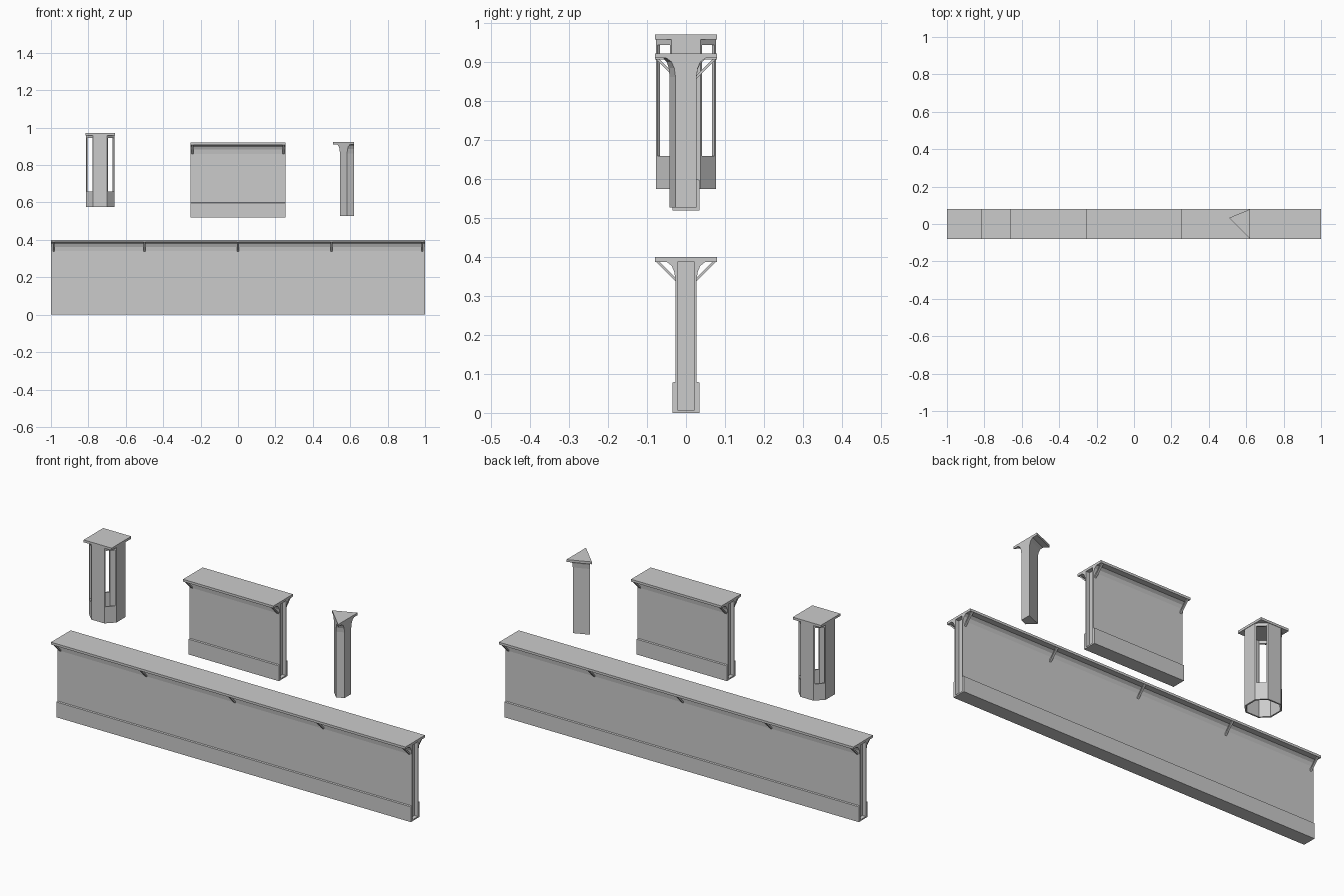
import bpy, bmesh, math
from mathutils import Matrix, Vector

if "Cube" in bpy.data.objects:
    bpy.data.objects.remove(bpy.data.objects["Cube"])

# half cross-section (y, z) from the top of the plinth up to the cap
UPPER = [(0.027, 0.34), (0.03, 0.362), (0.037, 0.378), (0.05, 0.388),
         (0.079, 0.388), (0.079, 0.4)]
PLINTH = [(0.035, 0), (0.035, 0.078), (0.027, 0.08)]


def mirrored(half):
    return half + [(-y, z) for y, z in reversed(half)]


def make(name, bm):
    bmesh.ops.remove_doubles(bm, verts=bm.verts, dist=1e-5)
    bmesh.ops.recalc_face_normals(bm, faces=bm.faces)
    me = bpy.data.meshes.new(name)
    bm.to_mesh(me)
    bm.free()
    ob = bpy.data.objects.new(name, me)
    bpy.context.collection.objects.link(ob)
    return ob


def loft(name, rings, capped=True):
    bm = bmesh.new()
    vs = [[bm.verts.new(p) for p in r] for r in rings]
    n = len(rings[0])
    for a, b in zip(vs, vs[1:]):
        for i in range(n):
            bm.faces.new((a[i], a[(i + 1) % n], b[(i + 1) % n], b[i]))
    if capped:
        bm.faces.new(vs[0])
        bm.faces.new(vs[-1])
    return make(name, bm)


def box(name, centre, size, turn=0):
    bm = bmesh.new()
    m = Matrix.Translation(centre) @ Matrix.Rotation(turn, 4, 'Z') @ Matrix.Diagonal((*size, 1))
    bmesh.ops.create_cube(bm, size=1, matrix=m)
    return make(name, bm)


def cut(ob, cutter):
    cutter.hide_render = True
    cutter.hide_viewport = True
    cutter.display_type = 'WIRE'
    mod = ob.modifiers.new("cut", 'BOOLEAN')
    mod.operation = 'DIFFERENCE'
    mod.solver = 'EXACT'
    mod.object = cutter


def wall(name, half_len, z0, strut_xs):
    prof = mirrored(PLINTH + UPPER)
    body = loft(name, [[(x, y, z + z0) for y, z in prof] for x in (-half_len, half_len)])
    # shallow sockets in both ends
    for s in (-1, 1):
        cut(body, box(name + "_socket_cutter", (s * half_len, 0, z0 + 0.1975),
                      (0.04, 0.044, 0.381)))
    # diagonal struts under the cap
    for x in strut_xs:
        for s in (-1, 1):
            q = [(0.025, 0.336), (0.078, 0.389), (0.069, 0.389), (0.025, 0.345)]
            loft(name + "_strut", [[(x + d, s * y, z + z0) for y, z in q]
                                   for d in (-0.005, 0.005)])


# walls
wall("long_wall", 1.0, 0, (-0.985, -0.5, 0, 0.5, 0.985))
wall("short_wall", 0.255, 0.52, (-0.243, 0.243))

# corner wedge: wall section swung 45 degrees about the cap edge
section = mirrored([(0.027, 0.005)] + UPPER)
loft("corner_wedge", [[(0.62 - (y + 0.079) * math.sin(a), -0.079 + (y + 0.079) * math.cos(a),
                        z + 0.523) for y, z in section] for a in (0, math.pi / 4)])

# hollow octagonal post, open below, with a slot in each diagonal side
PX = -0.737
octagon = [(0.077, -0.037), (0.077, 0.037), (0.037, 0.077), (-0.037, 0.077),
           (-0.077, 0.037), (-0.077, -0.037), (-0.037, -0.077), (0.037, -0.077)]


def ring(k, z):
    return [(PX + x * k, y * k, z) for x, y in octagon]


post = loft("post_shell", [ring(1, 0.575), ring(1, 0.962), ring(0.9, 0.962),
                           ring(0.9, 0.575), ring(1, 0.575)], capped=False)
for turn in (1, -1):
    cut(post, box("post_slot_cutter", (PX, 0, 0.802), (0.3, 0.045, 0.285), turn * math.pi / 4))
box("post_cap", (PX, 0, 0.965), (0.158, 0.158, 0.012))
